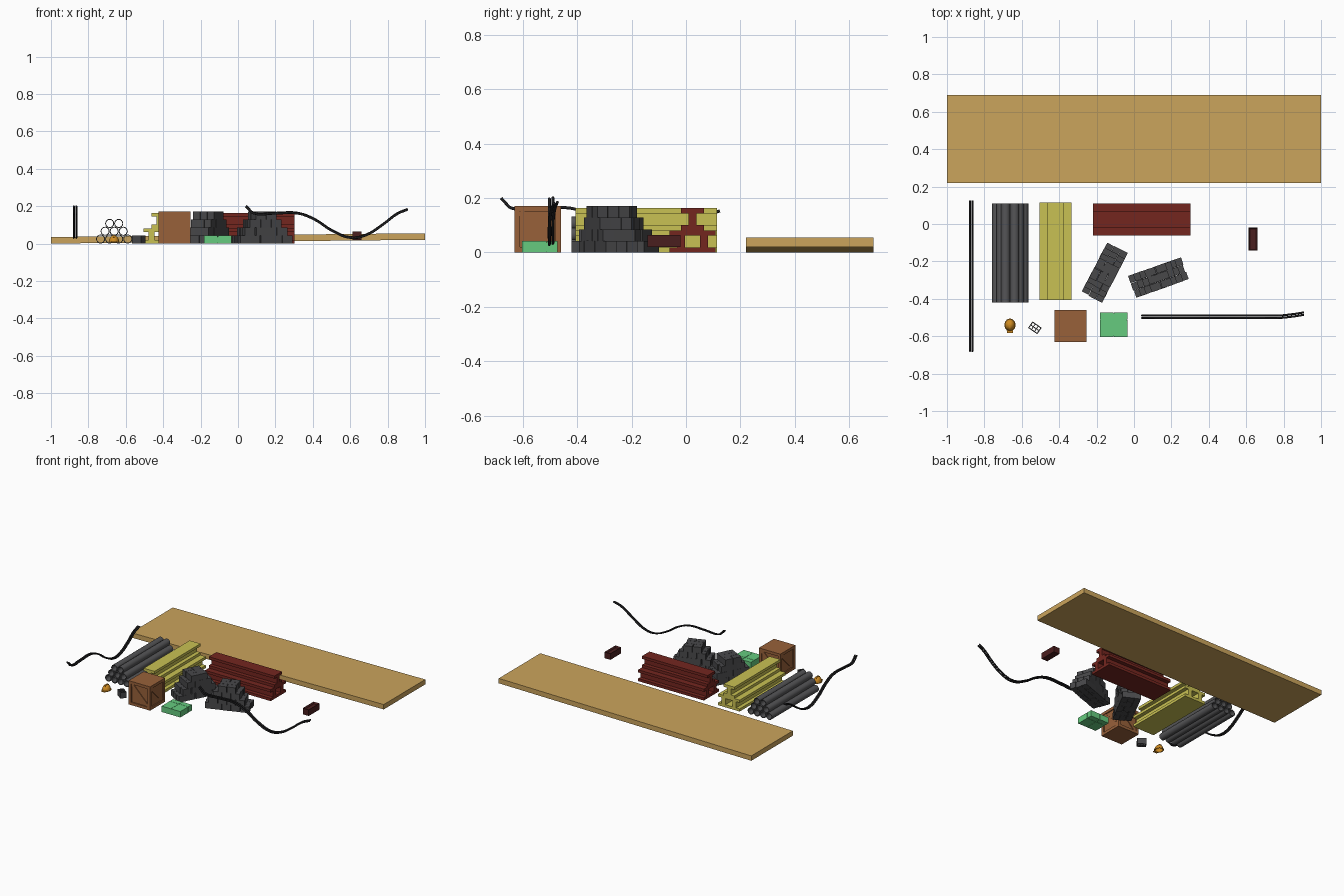
import bpy, bmesh, math, random
from mathutils import Matrix, Vector

if "Cube" in bpy.data.objects:
    bpy.data.objects.remove(bpy.data.objects["Cube"])
random.seed(4)


def material(name, hexcode):
    m = bpy.data.materials.new(name)
    rgb = [int(hexcode[i:i + 2], 16) / 255 for i in (0, 2, 4)]
    m.diffuse_color = [((c + 0.055) / 1.055) ** 2.4 for c in rgb] + [1]
    m.use_nodes = True
    m.node_tree.nodes["Principled BSDF"].inputs["Base Color"].default_value = m.diffuse_color
    return m


WOOD = material("plank_wood", "CBA45C")
STEEL = material("pipe_steel", "555557")
YELLOW = material("yellow_paint", "C9C153")
RED = material("red_paint", "74261F")
CRATE = material("crate_wood", "98613A")
GREEN = material("green_wrap", "66CB7F")
ORANGE = material("helmet_orange", "D08C22")
CLAY = material("dark_clay", "4A1E1E")
BLOCK = material("dark_block", "48484A")
RUBBER = material("rubber", "202022")


def finish(name, bm, mat, smooth=False):
    bmesh.ops.recalc_face_normals(bm, faces=bm.faces)
    me = bpy.data.meshes.new(name)
    bm.to_mesh(me)
    bm.free()
    me.materials.append(mat)
    ob = bpy.data.objects.new(name, me)
    bpy.context.collection.objects.link(ob)
    if smooth:
        bpy.context.view_layer.objects.active = ob
        ob.select_set(True)
        bpy.ops.object.shade_smooth_by_angle(angle=math.radians(40))
        ob.select_set(False)
    return ob


def box(bm, center, size, rot=Matrix()):
    m = Matrix.Translation(center) @ rot @ Matrix.Diagonal((*size, 1))
    return bmesh.ops.create_cube(bm, size=1, matrix=m)["verts"]


def rotz(deg):
    return Matrix.Rotation(math.radians(deg), 4, 'Z')


def lathe(bm, profile, steps, matrix=Matrix(), closed=False):
    """Revolve (radius, z) points around z."""
    rings = []
    for r, z in profile:
        rings.append([bm.verts.new(matrix @ Vector((r * math.cos(a), r * math.sin(a), z)))
                      for a in (2 * math.pi * i / steps for i in range(steps))])
    pairs = list(zip(rings, rings[1:])) + ([(rings[-1], rings[0])] if closed else [])
    for a, b in pairs:
        for i in range(steps):
            j = (i + 1) % steps
            bm.faces.new((a[i], a[j], b[j], b[i]))
    return rings


# Long plank, slightly tipped up at the right
bm = bmesh.new()
for v in box(bm, (0, 0.455, 0.0175), (2, 0.47, 0.035)):
    if v.co.x > 0:
        v.co.z += 0.02
finish("long_plank", bm, WOOD)

# Stack of hollow pipes: rows of four, three and two
R = 0.0242
bm = bmesh.new()
for row in range(3):
    n = 4 - row
    for i in range(n):
        x = -0.662 + (i - (n - 1) / 2) * 2 * R
        m = Matrix.Translation((x, 0.11, R + row * R * 1.72)) @ Matrix.Rotation(math.pi / 2, 4, 'X')
        lathe(bm, [(R, 0), (R, 0.53), (R * 0.8, 0.53), (R * 0.8, 0)], 16, m, True)
finish("pipe_stack", bm, STEEL, True)


# I-beams, one resting on two
def beam_stack(name, center, length, angle, mat):
    w, h, f, web = 0.085, 0.0815, 0.019, 0.015
    half = [(w / 2, 0), (w / 2, f), (web, f), (web, h - f), (w / 2, h - f), (w / 2, h)]
    outline = half + [(-y, z) for y, z in reversed(half)]
    bm = bmesh.new()
    m = Matrix.Translation((*center, 0)) @ rotz(angle)
    for dy, dz in ((-w / 2, 0), (w / 2, 0), (0, h)):
        face = bm.faces.new([bm.verts.new(m @ Vector((-length / 2, y + dy, z + dz))) for y, z in outline])
        ext = bmesh.ops.extrude_face_region(bm, geom=[face], use_keep_orig=True)["geom"]
        bmesh.ops.translate(bm, vec=m.to_3x3() @ Vector((length, 0, 0)),
                            verts=[g for g in ext if isinstance(g, bmesh.types.BMVert)])
    finish(name, bm, mat)


beam_stack("yellow_beams", (-0.42, -0.146), 0.52, 90, YELLOW)
beam_stack("red_beams", (0.042, 0.024), 0.52, 0, RED)


# Stepped piles of small blocks, four courses high
def block_pile(name, center, angle):
    bl, bw, bh = 0.0595, 0.0415, 0.0425
    bm = bmesh.new()
    base = Matrix.Translation((*center, 0)) @ rotz(angle)
    for course in range(4):
        n = 5 - course
        for i in range(n):
            for j in (-1, 0, 1):
                p = Vector(((i - (n - 1) / 2) * bl + random.uniform(-.003, .003),
                            j * bw + random.uniform(-.001, .001), (course + 0.5) * bh))
                box(bm, base @ p, (bl * 0.97, bw * 0.97, bh),
                    rotz(angle + random.uniform(-1.5, 1.5)))
    finish(name, bm, BLOCK)


block_pile("block_pile_left", (-0.157, -0.26), 62.5)
block_pile("block_pile_right", (0.13, -0.287), 19.5)

# Single hollow block with six through holes, made from crossing walls
bm = bmesh.new()
grid_x = [-0.03, -0.0285 + 0.004, -0.012, -0.0075, 0.0075, 0.012, 0.0245, 0.03]
grid_y = [-0.021, -0.0155, -0.0025, 0.0025, 0.0155, 0.021]
vs = [[bm.verts.new((x, y, 0)) for y in grid_y] for x in grid_x]
for i in range(7):
    for j in range(5):
        if not (i % 2 and j % 2):
            bm.faces.new((vs[i][j], vs[i + 1][j], vs[i + 1][j + 1], vs[i][j + 1]))
ext = bmesh.ops.extrude_face_region(bm, geom=bm.faces[:], use_keep_orig=True)["geom"]
bmesh.ops.translate(bm, vec=(0, 0, 0.042), verts=[g for g in ext if isinstance(g, bmesh.types.BMVert)])
bmesh.ops.transform(bm, matrix=Matrix.Translation((-0.53, -0.555, 0)) @ rotz(-35), verts=bm.verts[:])
finish("hollow_block", bm, BLOCK)

# Single clay brick with a recess in the top
bm = bmesh.new()
box(bm, (0.636, -0.081, 0.042), (0.047, 0.122, 0.044))
bm.faces.ensure_lookup_table()
top = max(bm.faces, key=lambda f: f.calc_center_median().z)
bmesh.ops.inset_region(bm, faces=[top], thickness=0.009)
bmesh.ops.translate(bm, vec=(0, 0, -0.012), verts=top.verts[:])
finish("clay_brick", bm, CLAY)

# Crate: recessed core, lid, floor, corner posts and diagonal braces
bm = bmesh.new()
cx, cy, S = -0.34, -0.545, 0.17
box(bm, (cx, cy, S / 2), (S - 0.016, S - 0.016, S - 0.004))
for z in (0.01, S - 0.01):
    box(bm, (cx, cy, z), (S, S, 0.02))
for k in range(4):
    r = rotz(90 * k)
    c = Vector((cx, cy, S / 2))
    box(bm, c + r @ Vector((S / 2 - 0.01, S / 2 - 0.01, 0)), (0.02, 0.02, S - 0.04))
    box(bm, c + r @ Vector((0, -S / 2 + 0.007, 0)), (0.18, 0.008, 0.022),
        r @ Matrix.Rotation(math.radians(45), 4, 'Y'))
finish("crate", bm, CRATE)

# Green wrapped packs around a recessed core
bm = bmesh.new()
box(bm, (-0.109, -0.538, 0.019), (0.14, 0.12, 0.034))
for x0, x1 in ((-0.183, -0.110), (-0.108, -0.035)):
    for y0, y1 in ((-0.603, -0.513), (-0.511, -0.473)):
        box(bm, ((x0 + x1) / 2, (y0 + y1) / 2, 0.021), (x1 - x0, y1 - y0, 0.042))
finish("green_packs", bm, GREEN)

# Hard hat: dome shell with rim, front peak and centre ridge
bm = bmesh.new()
m = Matrix.Translation((-0.663, -0.54, 0.006)) @ Matrix.Diagonal((1, 1.15, 1, 1))
arc = [math.radians(a) for a in (0, 18, 36, 54, 72, 87)]
outer = [(0.027 * math.cos(a), 0.004 + 0.034 * math.sin(a)) for a in arc]
inner = [(0.024 * math.cos(a), 0.003 + 0.031 * math.sin(a)) for a in reversed(arc)]
rings = lathe(bm, [(0.024, 0), (0.030, 0), (0.030, 0.004)] + outer + inner, 20, m, True)
bm.faces.new(rings[8])
bm.faces.new(rings[9])
finish("hard_hat_shell", bm, ORANGE, True)

bm = bmesh.new()
for i in range(9):
    a = math.radians(-40 + 10 * i)
    p = m @ Vector((0, 0.027 * math.sin(a), 0.005 + 0.034 * math.cos(a)))
    box(bm, p, (0.008, 0.008, 0.004), Matrix.Rotation(-a, 4, 'X'))
box(bm, (-0.663, -0.573, 0.008), (0.032, 0.018, 0.004))
finish("hard_hat_peak", bm, ORANGE)

# Twin-strand cables, each a wave above the ground
WAVE = [(0.0, .2), (0.018, .182), (0.038, .164), (0.15, .162), (0.28, .162), (0.37, .128),
        (0.46, .07), (0.56, .032), (0.64, .045), (0.73, .1), (0.81, .16), (0.865, .183)]


def cable(name, place):
    cu = bpy.data.curves.new(name, 'CURVE')
    cu.dimensions = '3D'
    cu.bevel_depth = 0.0055
    cu.bevel_resolution = 2
    cu.resolution_u = 4
    cu.use_fill_caps = True
    for side in (-1, 1):
        sp = cu.splines.new('BEZIER')
        sp.bezier_points.add(len(WAVE) - 1)
        for bp, (s, z) in zip(sp.bezier_points, WAVE):
            bp.co = place(s, side * 0.0065, z)
            bp.handle_left_type = bp.handle_right_type = 'AUTO'
    cu.materials.append(RUBBER)
    ob = bpy.data.objects.new(name, cu)
    bpy.context.collection.objects.link(ob)


cable("right_cable", lambda s, o, z: (0.042 + s, -0.496 + o + (0.016 * max(0, s - 0.76) / 0.1), z + o * 0.3))
cable("left_cable", lambda s, o, z: (-0.871 + o, -0.68 + s * 0.93, z - 0.03 * max(0, s - 0.6) / 0.26))
